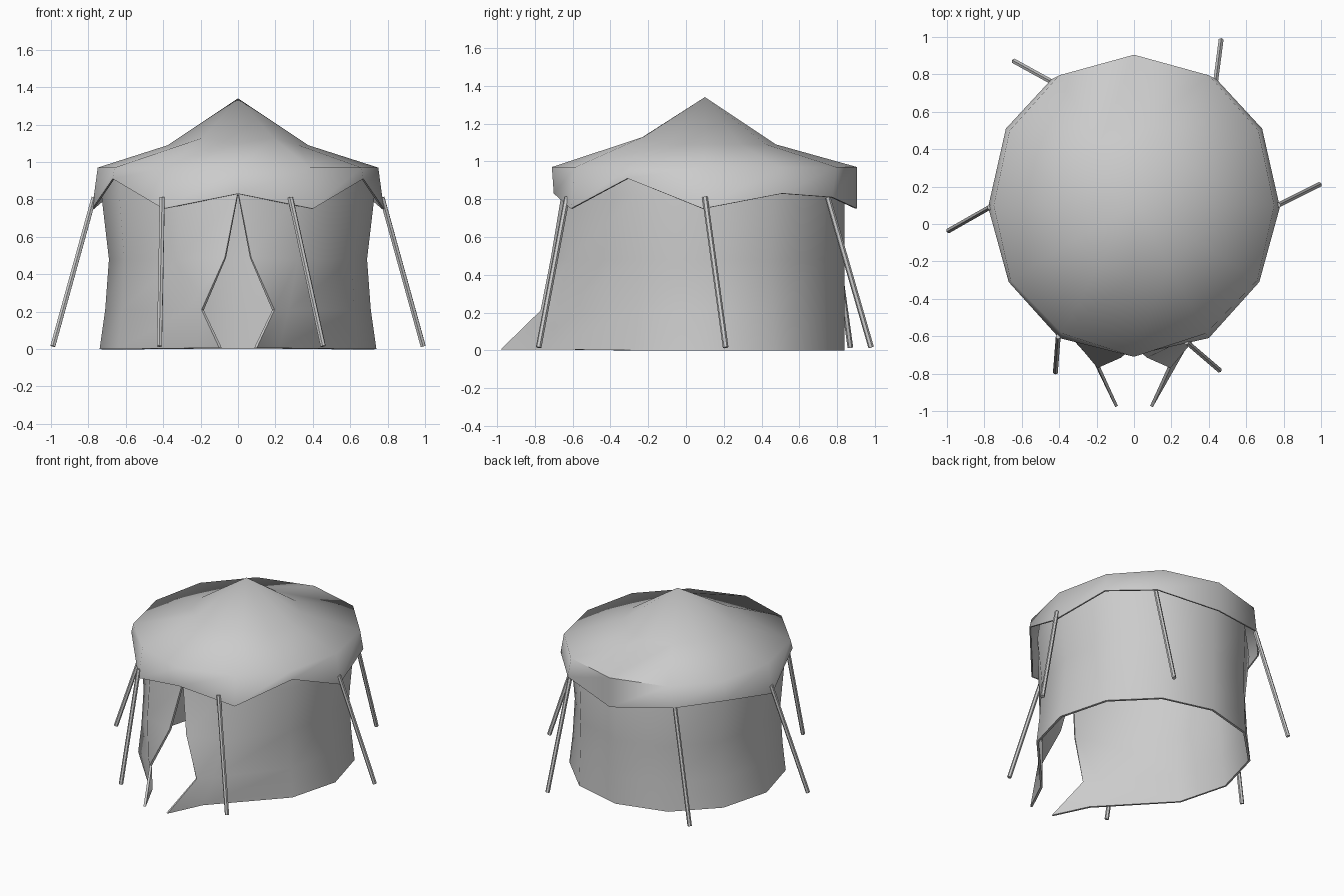
import bpy, bmesh, math
from mathutils import Vector

if "Cube" in bpy.data.objects:
    bpy.data.objects.remove(bpy.data.objects["Cube"])

CY = 0.1  # tent centre in y


def finish(name, bm, thickness=0, angle=60):
    mesh = bpy.data.meshes.new(name)
    bm.to_mesh(mesh)
    bm.free()
    ob = bpy.data.objects.new(name, mesh)
    bpy.context.collection.objects.link(ob)
    bpy.ops.object.select_all(action='DESELECT')
    ob.select_set(True)
    bpy.context.view_layer.objects.active = ob
    if thickness:
        mod = ob.modifiers.new("cloth_thickness", 'SOLIDIFY')
        mod.thickness = thickness
        mod.offset = -1
        bpy.ops.object.modifier_apply(modifier=mod.name)
    bpy.ops.object.shade_smooth_by_angle(angle=math.radians(angle))
    return ob


def skin(bm, cols, closed):
    """Join vertical columns of points (ordered counter-clockwise, bottom to top)."""
    vs = [[bm.verts.new(p) for p in c] for c in cols]
    n = len(vs)
    for i in range(n if closed else n - 1):
        a, b = vs[i], vs[(i + 1) % n]
        for j in range(len(a) - 1):
            bm.faces.new((a[j], b[j], b[j + 1], a[j + 1]))
    return vs


def flip(col):
    return [(-x, y, z) for x, y, z in col]


# Roof: scalloped valance, rim, mid ring and apex; right half front to back
valance = [(0, -.70, .83), (.40, -.61, .75), (.67, -.31, .91), (.78, .09, .75),
           (.685, .51, .83), (.44, .775, .81), (0, .905, .75)]
rim = [(0, -.71), (.385, -.585), (.66, -.30), (.75, .10), (.665, .50), (.40, .795), (0, .905)]
mid_z = [1.10, 1.13, 1.09, 1.09, 1.09, 1.09, 1.09]
right = []
for i in range(7):
    a = math.radians(30 * i)
    mid = (.375 * math.sin(a), CY - .375 * math.cos(a), mid_z[i])
    right.append([valance[i], (*rim[i], .97), mid])
bm = bmesh.new()
vs = skin(bm, right + [flip(c) for c in right[-2:0:-1]], True)
apex = bm.verts.new((0, CY, 1.34))
for i in range(len(vs)):
    bm.faces.new((vs[i][-1], vs[(i + 1) % len(vs)][-1], apex))
finish("roof", bm, .01, 75)

# Wall: pulled-back door flaps in front, waisted at the sides
rows = [(0, 0), (.21, .03), (.48, .05), (.82, .01), (.95, .02)]
half = [
    [(.10, -.98, .005), (.195, -.77, .21), (.07, -.715, .49), (.005, -.66, .82), (.005, -.65, .94)],
    [(.22, -.73, .005), (.27, -.68, .21), (.32, -.62, .48), (.31, -.60, .82), (.30, -.59, .94)],
]
for i in range(2, 7):
    a = math.radians(30 * i)
    col = []
    for z, waist in rows:
        r = .74 - waist * math.sin(a) ** 2
        if z > .9:
            r = .715
        col.append((r * math.sin(a), CY - r * math.cos(a), z))
    half.append(col)
bm = bmesh.new()
skin(bm, half + [flip(c) for c in half[-2::-1]], False)
finish("wall", bm, .016)

# Leaning poles around the rim
poles = [((-.77, .09), (-.99, -.035)), ((.77, .10), (.99, .21)),
         ((-.44, .76), (-.64, .87)), ((.435, .75), (.465, .98)),
         ((-.405, -.60), (-.42, -.79)), ((.28, -.63), (.455, -.78))]
for top, foot in poles:
    p, q = Vector((*foot, .015)), Vector((*top, .81))
    d = q - p
    bm = bmesh.new()
    bmesh.ops.create_cone(bm, cap_ends=True, segments=6, radius1=.015, radius2=.015, depth=d.length)
    bm.transform(d.to_track_quat('Z', 'Y').to_matrix().to_4x4())
    bmesh.ops.translate(bm, verts=bm.verts, vec=(p + q) / 2)
    finish("pole", bm, 0, 40)
